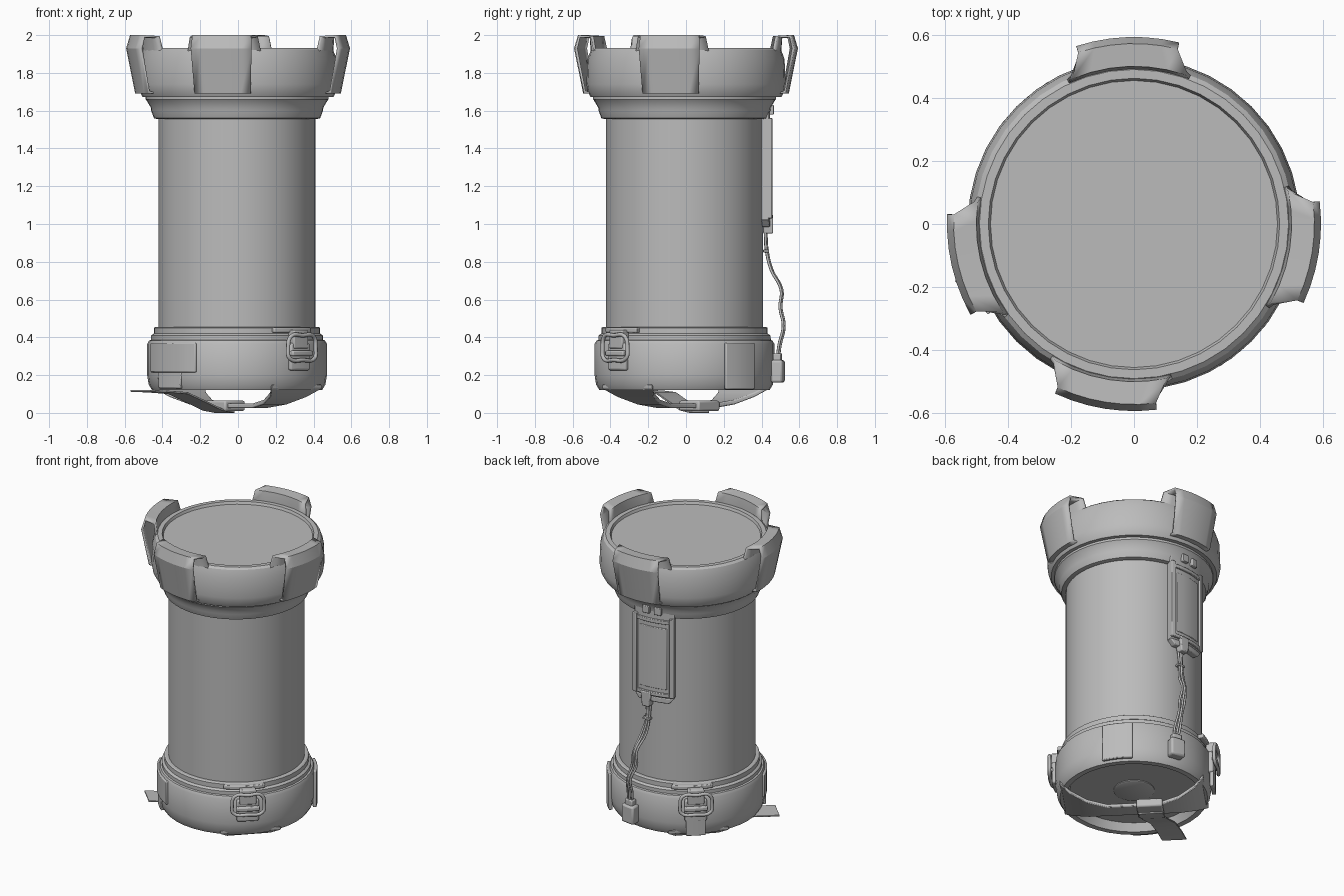
import bpy, bmesh, math
from mathutils import Vector

if "Cube" in bpy.data.objects:
    bpy.data.objects.remove(bpy.data.objects["Cube"], do_unlink=True)

GREY = (0.5, 0.5, 0.5, 1)
mat = bpy.data.materials.new("plain grey")
mat.use_nodes = True
mat.diffuse_color = GREY
mat.node_tree.nodes["Principled BSDF"].inputs["Base Color"].default_value = GREY


def polar(deg, r, z):
    a = math.radians(deg)
    return Vector((r * math.cos(a), r * math.sin(a), z))


def finish(name, bm, angle=30, bevel=0, thick=0):
    bmesh.ops.recalc_face_normals(bm, faces=bm.faces)
    mesh = bpy.data.meshes.new(name)
    bm.to_mesh(mesh)
    bm.free()
    ob = bpy.data.objects.new(name, mesh)
    bpy.context.collection.objects.link(ob)
    mesh.materials.append(mat)
    if thick:
        mod = ob.modifiers.new("wall", "SOLIDIFY")
        mod.thickness, mod.offset = thick, -1
    if bevel:
        mod = ob.modifiers.new("edges", "BEVEL")
        mod.width, mod.segments, mod.limit_method = bevel, 2, "ANGLE"
    bpy.ops.object.select_all(action="DESELECT")
    ob.select_set(True)
    bpy.context.view_layer.objects.active = ob
    bpy.ops.object.shade_smooth_by_angle(angle=math.radians(angle))
    return ob


def skin(bm, rings, closed=False):
    """Bridge equal point rings; cap the ends unless the chain is closed."""
    vs = [[bm.verts.new(p) for p in ring] for ring in rings]
    n = len(vs[0])
    for i in range(len(vs) - (not closed)):
        a, b = vs[i], vs[(i + 1) % len(vs)]
        for k in range(n):
            bm.faces.new((a[k], a[(k + 1) % n], b[(k + 1) % n], b[k]))
    if not closed:
        bm.faces.new(vs[0])
        bm.faces.new(vs[-1])


def lathe(name, profile, segs=48, centre=(0, 0)):
    bm = bmesh.new()
    off = Vector((*centre, 0))
    skin(bm, [[polar(360 * k / segs, r, z) + off for k in range(segs)] for r, z in profile])
    return finish(name, bm)


def sector(name, a0, a1, r0, r1, z0, z1, bevel=0.006, taper=0):
    """Curved block hugging the cylinder; taper narrows its lower edge."""
    bm = bmesh.new()
    steps = max(2, round((a1 - a0) / 6))
    mid, rings = (a0 + a1) / 2, []
    for i in range(steps + 1):
        a = a0 + (a1 - a0) * i / steps
        low = mid + (a - mid) * (1 - taper)
        rings.append([polar(low, r0, z0), polar(low, r1, z0), polar(a, r1, z1), polar(a, r0, z1)])
    skin(bm, rings)
    return finish(name, bm, bevel=bevel)


def wire(name, pts, radius, cyclic=False):
    curve = bpy.data.curves.new(name, "CURVE")
    curve.dimensions, curve.bevel_depth, curve.bevel_resolution = "3D", radius, 2
    curve.resolution_u, curve.use_fill_caps = 5, True
    spline = curve.splines.new("BEZIER")
    spline.bezier_points.add(len(pts) - 1)
    for bp, p in zip(spline.bezier_points, pts):
        bp.co = p
        bp.handle_left_type = bp.handle_right_type = "AUTO"
    spline.use_cyclic_u = cyclic
    curve.materials.append(mat)
    ob = bpy.data.objects.new(name, curve)
    bpy.context.collection.objects.link(ob)
    return ob


def ribbon(name, path, side, thick, bevel=0.004):
    """Flat band through (point, half_width) pairs, widened along side."""
    bm = bmesh.new()
    up = Vector((0, 0, thick))
    rings = []
    for p, w in path:
        p, s = Vector(p), Vector(side).normalized() * w
        rings.append([p - s, p + s, p + s + up, p - s + up])
    skin(bm, rings)
    return finish(name, bm, bevel=bevel)


# Main cylinder, collar and base
AXIS = (-0.005, -0.008)
lathe("body", [(0.415, 0.36), (0.415, 1.6)], centre=AXIS)
lathe("collar", [(0.42, 1.555), (0.44, 1.56), (0.455, 1.6), (0.457, 1.617), (0.478, 1.652),
                 (0.484, 1.66), (0.484, 1.685)], centre=AXIS)
lathe("base_seal", [(0.455, 0.37), (0.455, 0.41), (0.44, 0.42), (0.44, 0.45), (0.432, 0.455)], centre=AXIS)
lathe("base", [(0.39, 0.17), (0.415, 0.12), (0.45, 0.12), (0.468, 0.15), (0.476, 0.2), (0.476, 0.365),
               (0.466, 0.383), (0.455, 0.387)], 36, AXIS)
lathe("base_boss", [(0.115, 0.16), (0.125, 0.165), (0.125, 0.18)], 32)

# Head with a recessed lid
lathe("head", [(0.47, 1.675), (0.505, 1.672), (0.52, 1.7), (0.527, 1.74), (0.522, 1.87), (0.505, 1.92),
               (0.49, 1.932), (0.462, 1.932), (0.455, 1.915)], 40)

# Hollow bumper lugs, open at both ends: (radius, height, half angle)
LUG = [(0.5, 1.69, 17), (0.545, 1.692, 16), (0.593, 1.93, 16), (0.572, 2.0, 16), (0.5, 1.995, 21), (0.49, 1.92, 23)]
for i, centre in enumerate((-9, 92, 193, 261)):
    bm = bmesh.new()
    grid = [[bm.verts.new(polar(centre + h * t / 3, r, z)) for r, z, h in LUG] for t in range(-3, 4)]
    n = len(LUG)
    for a, b in zip(grid, grid[1:]):
        for k in range(n):
            bm.faces.new((a[k], a[(k + 1) % n], b[(k + 1) % n], b[k]))
    finish(f"bumper_lug_{i + 1}", bm, angle=25, thick=0.015)

# Instrument panel with screen frame and buttons
P = 98
sector("panel", P - 18, P + 18, 0.4, 0.445, 1.02, 1.66)
sector("panel_foot", P - 18, P + 18, 0.4, 0.445, 0.985, 1.022, taper=0.25)
sector("screen", P - 12, P + 12, 0.43, 0.45, 1.08, 1.49, 0.004)
for s in (-1, 1):
    sector("panel_rail", P + s * 16 - 2, P + s * 16 + 2, 0.42, 0.462, 1.03, 1.56, 0.004)
    sector("panel_button", P + s * 5 - 3, P + s * 5 + 3, 0.43, 0.465, 1.58, 1.63, 0.004)
for z in (1.03, 1.52):
    sector("screen_border", P - 15, P + 15, 0.42, 0.456, z, z + 0.025, 0.003)

# Cable loom from the panel to the plug on the base
sector("cable_socket", 88, 97, 0.41, 0.462, 0.95, 1.05, taper=0.25)
sector("cable_clip", 88, 95, 0.41, 0.44, 0.85, 0.865, 0.003)
ROUTE = [(0.425, 0.97, 92), (0.43, 0.87, 92), (0.455, 0.76, 90), (0.51, 0.65, 87), (0.505, 0.56, 86),
         (0.525, 0.46, 83), (0.505, 0.36, 82), (0.495, 0.28, 81)]
for k in (-1, 0, 1):
    wire("cable", [polar(a + k * (1.8 + 0.4 * (-1) ** i), r - 0.006 * abs(k), z)
                   for i, (r, z, a) in enumerate(ROUTE)], 0.007)
sector("cable_plug", 76, 87, 0.46, 0.525, 0.16, 0.28, 0.012)
sector("plug_neck", 78, 85, 0.47, 0.512, 0.27, 0.315, 0.006)

# Hinge plates on the base
sector("hinge_plate_right", 26, 49, 0.46, 0.484, 0.125, 0.37)
sector("hinge_plate_left", 200, 243, 0.46, 0.495, 0.215, 0.37)
sector("hinge_tab_left", 209, 232, 0.45, 0.488, 0.13, 0.22, taper=0.1)

# Two wire-loop latches
for label, c in (("front", -48), ("back", 132)):
    sector(f"{label}_latch_strike", c - 18, c + 14, 0.42, 0.468, 0.425, 0.452)
    sector(f"{label}_latch_plate", c - 8, c + 8, 0.46, 0.5, 0.225, 0.37, 0.01)
    sector(f"{label}_latch_hook", c - 6, c + 6, 0.45, 0.505, 0.34, 0.44, 0.008)
    loop = [(-10, 0.29), (-11, 0.34), (-9, 0.405), (0, 0.41), (9, 0.405), (11, 0.34), (10, 0.29), (0, 0.28)]
    wire(f"{label}_latch_loop", [polar(c + a, 0.515, z) for a, z in loop], 0.011, True)
    sector(f"{label}_latch_bar", c - 8, c + 8, 0.49, 0.52, 0.3, 0.33, 0.008)
sector("back_latch_strap", 125, 139, 0.475, 0.5, 0.13, 0.31, 0.005)

# Carrying bail under the base, with a sleeve and loose strap
U = Vector((-1, 1, 0)).normalized()
V = Vector((-1, -1, 0)).normalized()
BAIL = [(0.44, 0.128, 0.19), (0.38, 0.085, 0.14), (0.28, 0.045, 0.09), (0.16, 0.025, 0.055)]
bail = [(U * s + Vector((0, 0, z)), w) for s, z, w in BAIL]
bail += [(U * -s + Vector((0, 0, z)), w) for s, z, w in reversed(BAIL)]
ribbon("carry_bail", bail, V, 0.025, 0.006)
ribbon("bail_sleeve", [(U * 0.1 + V * v + Vector((0, 0, 0.01)), 0.08) for v in (-0.075, 0.075)], U, 0.055, 0.01)
TAIL = [(0.0, 0.0, 0.1), (0.08, 0.012, 0.11), (0.2, 0.06, 0.13), (0.3, 0.1, 0.15), (0.42, 0.108, 0.18), (0.53, 0.112, 0.2)]
ribbon("loose_strap", [(V * v + U * u + Vector((0, 0, z)), 0.075) for v, z, u in TAIL], U, 0.01, 0.002)
